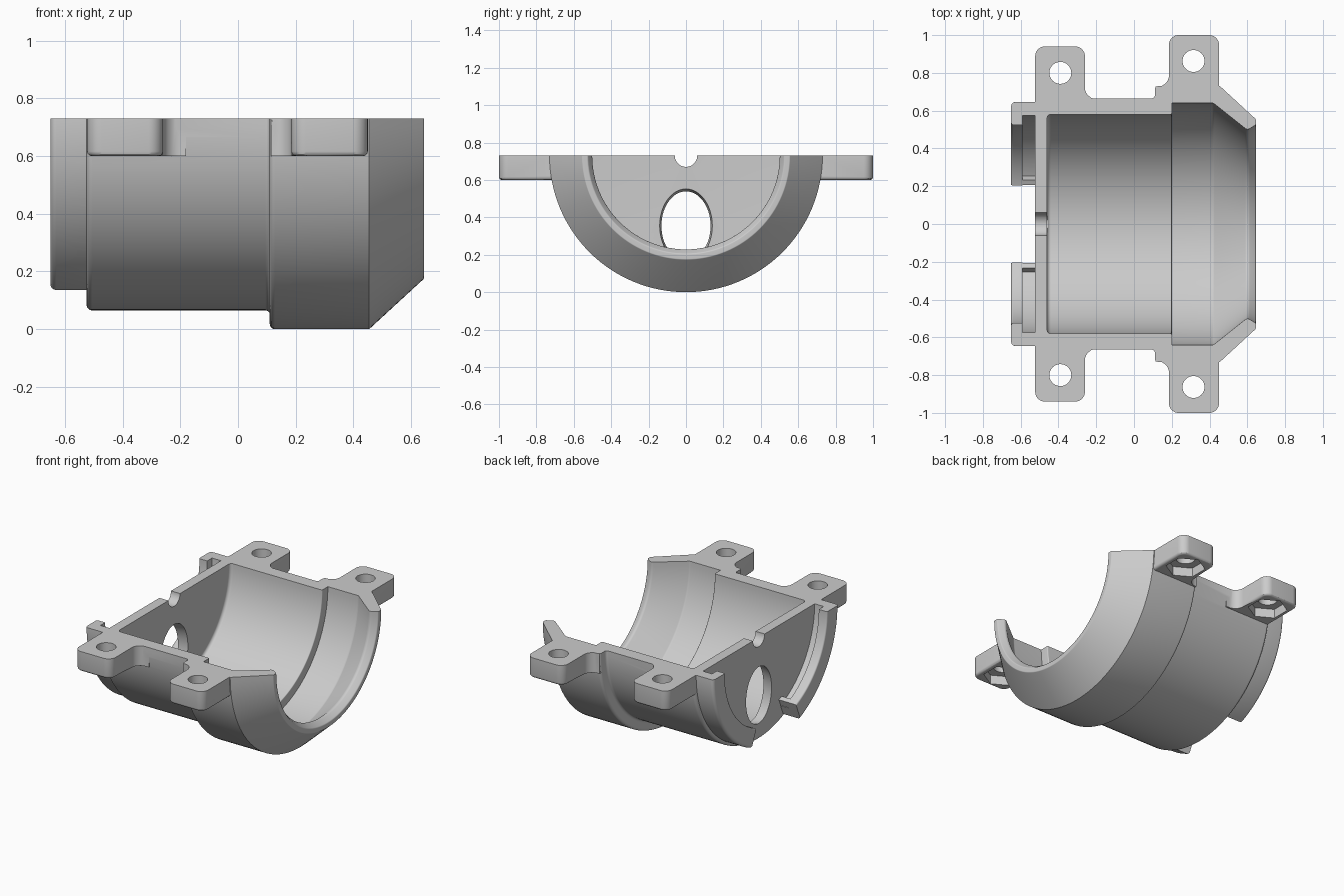
import bpy, bmesh
from math import pi, sin, cos, radians
from mathutils import Matrix, Vector

if "Cube" in bpy.data.objects:
    bpy.data.objects.remove(bpy.data.objects["Cube"])

AXIS_Z = 0.73          # height of the bore axis and of the parting face

grey = bpy.data.materials.new("plain grey")
grey.use_nodes = True
grey.diffuse_color = (0.6, 0.6, 0.6, 1)
grey.node_tree.nodes["Principled BSDF"].inputs["Base Color"].default_value = (0.6, 0.6, 0.6, 1)


def finish(name, bm):
    bmesh.ops.remove_doubles(bm, verts=bm.verts, dist=1e-5)
    bmesh.ops.recalc_face_normals(bm, faces=bm.faces)
    mesh = bpy.data.meshes.new(name)
    bm.to_mesh(mesh)
    bm.free()
    mesh.materials.append(grey)
    obj = bpy.data.objects.new(name, mesh)
    bpy.context.collection.objects.link(obj)
    return obj


def rounded(points, steps=6):
    """Outline from (a, b, corner radius) points; corners become curves."""
    out = []
    for i, (a, b, r) in enumerate(points):
        p = Vector((a, b))
        if not r:
            out.append(p)
            continue
        before = Vector(points[i - 1][:2]) - p
        after = Vector(points[(i + 1) % len(points)][:2]) - p
        half = before.angle(after) / 2
        u, v = before.normalized(), after.normalized()
        centre = p + (u + v).normalized() * r / sin(half)
        start = p + u * r * cos(half) / sin(half) - centre
        end = p + v * r * cos(half) / sin(half) - centre
        for k in range(steps + 1):
            out.append(centre + start.lerp(end, k / steps).normalized() * r)
    return out


def revolve(name, outline, start=0, end=2 * pi, steps=128):
    """Turn an (x, radius) outline about the bore axis; angle 0 points down."""
    bm = bmesh.new()
    rings = []
    for i in range(steps + 1):
        t = start + (end - start) * i / steps
        rings.append([bm.verts.new((x, r * sin(t), AXIS_Z - r * cos(t))) for x, r in outline])
    n = len(outline)
    for one, two in zip(rings, rings[1:]):
        for j in range(n):
            k = (j + 1) % n
            if outline[j][1] or outline[k][1]:
                bm.faces.new((one[j], one[k], two[k], two[j]))
    if end - start < 6:
        bm.faces.new(rings[0])
        bm.faces.new(rings[-1])
    return finish(name, bm)


def lug(name, outline, side):
    """Flat ear with a softened lower edge on its free outer part."""
    bm = bmesh.new()
    low, high = [[bm.verts.new((x, y * side, z)) for x, y in outline] for z in (0.6, 0.8)]
    bm.faces.new(low)
    bm.faces.new(high)
    for i in range(len(outline)):
        bm.faces.new((low[i - 1], low[i], high[i], high[i - 1]))
    bmesh.ops.recalc_face_normals(bm, faces=bm.faces)
    edges = [e for e in bm.edges if all(v.co.z < 0.61 for v in e.verts)
             and max(abs(v.co.y) for v in e.verts) > 0.8]
    bmesh.ops.bevel(bm, geom=edges, offset=0.016, segments=3, profile=0.5, affect='EDGES')
    return finish(name, bm)


def cylinder(name, sides, r1, r2, depth, matrix):
    bm = bmesh.new()
    bmesh.ops.create_cone(bm, cap_ends=True, segments=sides, radius1=r1, radius2=r2, depth=depth, matrix=matrix)
    return finish(name, bm)


def combine(target, tool, operation):
    """Apply a boolean; if a solver loses the body, try the other one."""
    before = target.data
    for solver in ('EXACT', 'MANIFOLD'):
        target.data = before.copy()
        mod = target.modifiers.new(tool.name, 'BOOLEAN')
        mod.object = tool
        mod.operation = operation
        mod.solver = solver
        bpy.context.view_layer.objects.active = target
        bpy.ops.object.modifier_apply(modifier=mod.name)
        xs = [v.co.x for v in target.data.vertices]
        if xs and min(xs) < -0.52 and max(xs) > 0.64:
            break
    else:
        target.data = before
    bpy.data.objects.remove(tool)


# Stepped shell with its end wall
housing = revolve("half_housing", rounded([
    (-0.525, 0, 0), (-0.525, 0.665, 0.02), (0.11, 0.665, 0.015), (0.11, 0.73, 0.018),
    (0.455, 0.73, 0), (0.645, 0.555, 0.008), (0.645, 0.525, 0.01), (0.6, 0.497, 0.02),
    (0.42, 0.64, 0.02), (0.2, 0.64, 0), (0.2, 0.58, 0.006), (-0.46, 0.58, 0.02), (-0.46, 0, 0)]))

# Grooved end lips, with a stop closing each groove
lip = rounded([(-0.65, 0.645, 0.02), (-0.5, 0.645, 0), (-0.5, 0.575, 0),
               (-0.59, 0.575, 0), (-0.59, 0.525, 0), (-0.65, 0.525, 0.01)])
stop = [(-0.62, 0.62), (-0.5, 0.62), (-0.5, 0.527), (-0.62, 0.527)]
left_lug = rounded([(-0.523, 0.62, 0), (-0.523, 0.94, 0.05), (-0.26, 0.94, 0.05),
                    (-0.26, 0.662, 0.06), (-0.18, 0.662, 0), (-0.18, 0.62, 0)])
right_lug = rounded([(0.115, 0.68, 0), (0.115, 0.727, 0), (0.185, 0.727, 0.06),
                     (0.185, 1.0, 0.05), (0.45, 1.0, 0.05), (0.45, 0.68, 0)])
for s in (1, -1):
    a, b = sorted((0.4 * s, 1.7 * s))
    combine(housing, revolve("end_lip", lip, a, b, 48), 'UNION')
    a, b = sorted((0.403 * s, 0.46 * s))
    combine(housing, revolve("lip_stop", stop, a, b, 3), 'UNION')
    combine(housing, lug("rear_lug", left_lug, s), 'UNION')
    combine(housing, lug("front_lug", right_lug, s), 'UNION')

# Cut the parting face
bm = bmesh.new()
bmesh.ops.create_cube(bm, size=1, matrix=Matrix.Translation((0, 0, AXIS_Z + 1)) @ Matrix.Diagonal((3, 3, 2, 1)))
combine(housing, finish("parting_cutter", bm), 'DIFFERENCE')

# Shaft notch and oval window in the end wall
along_x = Matrix.Rotation(pi / 2, 4, 'Y')
combine(housing, cylinder("shaft_notch", 48, 0.06, 0.06, 0.3,
        Matrix.Translation((-0.5, 0, AXIS_Z)) @ along_x), 'DIFFERENCE')
combine(housing, cylinder("oval_window", 64, 0.125, 0.145, 0.14,
        Matrix.Translation((-0.5, 0, 0.355)) @ Matrix.Diagonal((1, 1, 1.4, 1)) @ along_x), 'DIFFERENCE')

# Bolt holes with hexagonal nut pockets beneath
for x, y in ((-0.39, 0.8), (0.315, 0.863)):
    for s in (1, -1):
        combine(housing, cylinder("bolt_hole", 40, 0.058, 0.058, 0.5,
                Matrix.Translation((x, y * s, 0.7))), 'DIFFERENCE')
        combine(housing, cylinder("nut_pocket", 6, 0.12, 0.12, 0.1,
                Matrix.Translation((x, y * s, 0.61))), 'DIFFERENCE')

bpy.ops.object.select_all(action='DESELECT')
housing.select_set(True)
bpy.context.view_layer.objects.active = housing
bpy.ops.object.shade_smooth_by_angle(angle=radians(30))
